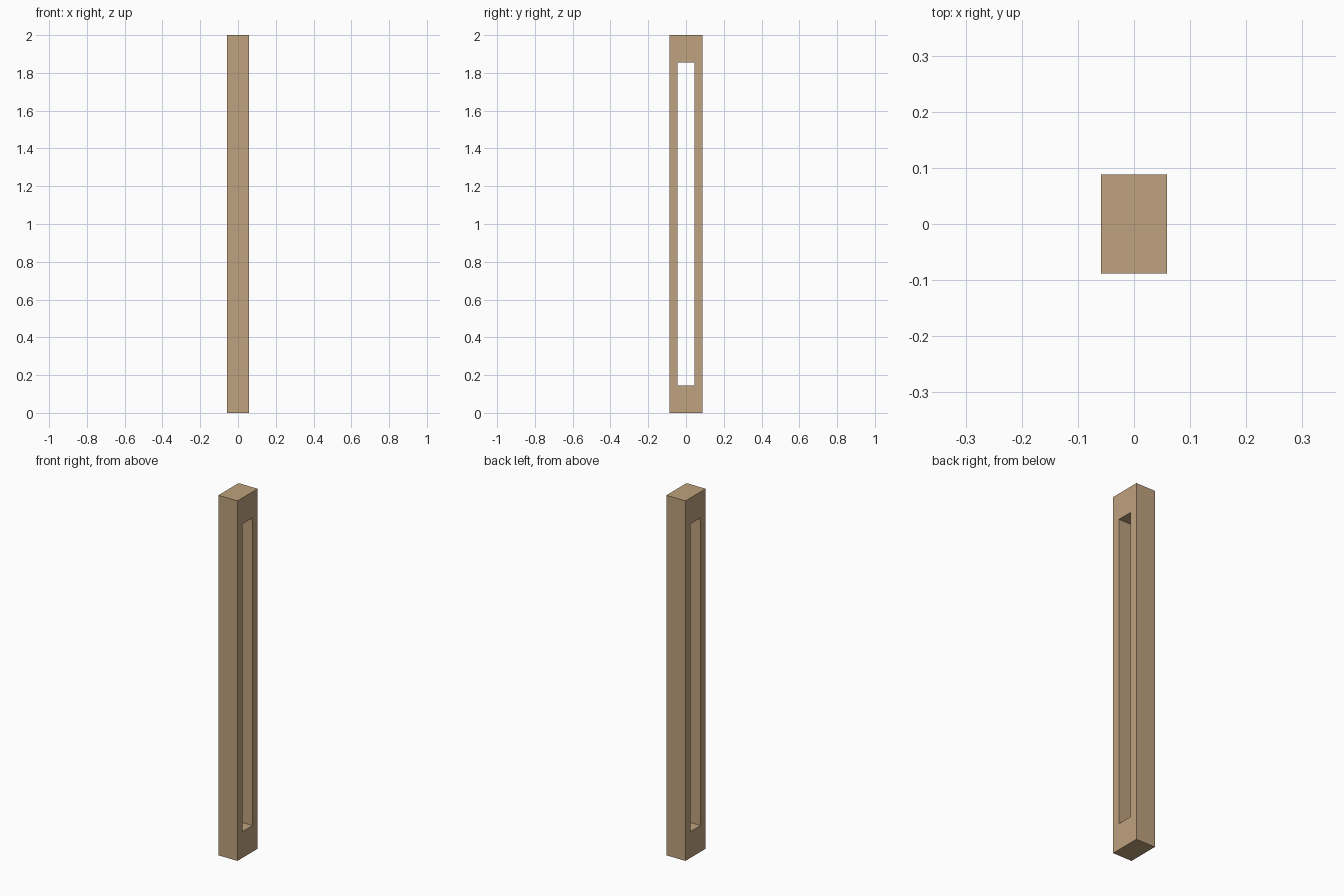
import bpy, bmesh

if "Cube" in bpy.data.objects:
    bpy.data.objects.remove(bpy.data.objects["Cube"])

HALF_X, HALF_Y, HEIGHT = 0.0585, 0.0885, 2.0
SLOT_Y, SLOT_LOW, SLOT_HIGH = 0.044, 0.146, 1.855


def rectangle(bm, x, half_y, z0, z1):
    corners = [(-half_y, z0), (half_y, z0), (half_y, z1), (-half_y, z1)]
    return [bm.verts.new((x, y, z)) for y, z in corners]


def bridge(bm, a, b):
    for i in range(4):
        j = (i + 1) % 4
        bm.faces.new((a[i], a[j], b[j], b[i]))


# Post with a tall slot running straight through from side to side
bm = bmesh.new()
outer = [rectangle(bm, x, HALF_Y, 0, HEIGHT) for x in (-HALF_X, HALF_X)]
inner = [rectangle(bm, x, SLOT_Y, SLOT_LOW, SLOT_HIGH) for x in (-HALF_X, HALF_X)]
bridge(bm, outer[0], outer[1])   # outside walls, top and bottom
bridge(bm, inner[1], inner[0])   # slot walls
bridge(bm, outer[1], inner[1])   # right face around the slot
bridge(bm, inner[0], outer[0])   # left face around the slot
bmesh.ops.recalc_face_normals(bm, faces=bm.faces[:])

mesh = bpy.data.meshes.new("slotted_post")
bm.to_mesh(mesh)
bm.free()
post = bpy.data.objects.new("slotted_post", mesh)
bpy.context.collection.objects.link(post)

# Tan wood colour
wood = bpy.data.materials.new("tan_wood")
wood.diffuse_color = (0.52, 0.36, 0.21, 1)
wood.use_nodes = True
wood.node_tree.nodes["Principled BSDF"].inputs["Base Color"].default_value = wood.diffuse_color
mesh.materials.append(wood)
